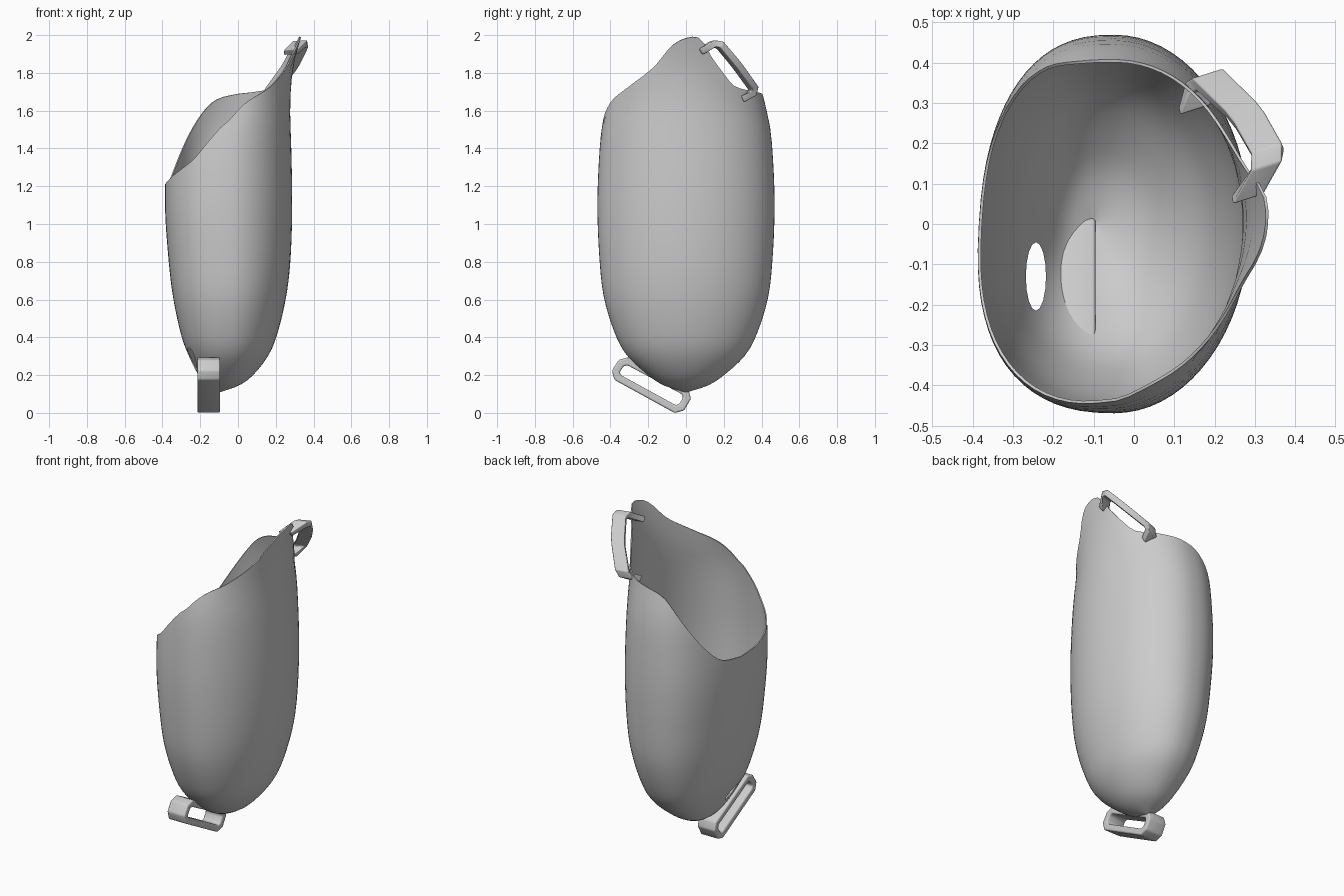
import bpy, bmesh, math
from mathutils import Vector

if "Cube" in bpy.data.objects:
    bpy.data.objects.remove(bpy.data.objects["Cube"])

grey = bpy.data.materials.new("plain_grey")
grey.use_nodes = True
grey.diffuse_color = (0.6, 0.6, 0.6, 1)
grey.node_tree.nodes["Principled BSDF"].inputs["Base Color"].default_value = grey.diffuse_color


def smooth_lookup(table, key, column):
    """Read a column of a table at key with a smooth cubic curve."""
    last = len(table) - 1
    i = 0
    while i < last - 1 and key > table[i + 1][0]:
        i += 1

    def slope(k):
        a, b = table[max(k - 1, 0)], table[min(k + 1, last)]
        return (b[column] - a[column]) / (b[0] - a[0])

    low, high = table[i], table[i + 1]
    span = high[0] - low[0]
    t = min(max((key - low[0]) / span, 0), 1)
    ease = t * t * (3 - 2 * t)
    return (low[column] * (1 - ease) + high[column] * ease
            + span * t * (1 - t) * ((1 - t) * slope(i) - t * slope(i + 1)))


def finish(name, bm):
    bmesh.ops.recalc_face_normals(bm, faces=bm.faces)
    mesh = bpy.data.meshes.new(name)
    bm.to_mesh(mesh)
    bm.free()
    mesh.materials.append(grey)
    obj = bpy.data.objects.new(name, mesh)
    bpy.context.collection.objects.link(obj)
    return obj


def activate(obj):
    bpy.ops.object.select_all(action='DESELECT')
    obj.select_set(True)
    bpy.context.view_layer.objects.active = obj


# Pouch profile: height, left edge, right edge, half depth
profile = [(0.115, -0.1, -0.1, 0), (0.15, -0.16, 0.0, 0.11), (0.2, -0.2, 0.07, 0.19),
           (0.3, -0.25, 0.15, 0.3), (0.4, -0.288, 0.195, 0.36), (0.6, -0.332, 0.245, 0.425),
           (0.8, -0.357, 0.27, 0.45), (1.1, -0.377, 0.28, 0.462), (1.4, -0.37, 0.275, 0.45),
           (1.55, -0.36, 0.27, 0.432), (1.67, -0.35, 0.27, 0.402), (1.85, -0.34, 0.288, 0.385),
           (2, -0.34, 0.33, 0.38)]
# Slanted rim: angle around the opening, height
rim = [(-180, 1.2), (-155, 1.23), (-120, 1.33), (-105, 1.43), (-90, 1.55), (-75, 1.64),
       (-51, 1.72), (-26, 1.83), (-12, 1.94), (0, 1.985), (12, 1.98), (20, 1.89), (30, 1.8),
       (40, 1.73), (65, 1.7), (90, 1.68), (105, 1.64), (120, 1.55), (160, 1.25), (180, 1.2)]


def pouch_point(degrees, level):
    base = profile[0][0]
    z = base + (smooth_lookup(rim, degrees, 1) - base) * level ** 1.8
    left, right, depth = (smooth_lookup(profile, z, c) for c in (1, 2, 3))
    c, s = math.cos(math.radians(degrees)), math.sin(math.radians(degrees))
    power = 1 if c > 0 else 0.82
    x = (left + right) / 2 + (right - left) / 2 * math.copysign(abs(c) ** power, c)
    y = depth * math.copysign(abs(s) ** power, s)
    return x + (0.06 * y * abs(c) if c < 0 else 0), y, z


# Pouch shell
columns, rows = 72, 32
bm = bmesh.new()
rings = [[bm.verts.new(pouch_point(-180 + 360 * i / columns, j / rows)) for i in range(columns)]
         for j in range(1, rows + 1)]
pole = bm.verts.new((-0.1, 0, profile[0][0]))
for i in range(columns):
    n = (i + 1) % columns
    bm.faces.new((pole, rings[0][n], rings[0][i]))
    for lower, upper in zip(rings, rings[1:]):
        bm.faces.new((lower[i], lower[n], upper[n], upper[i]))
pouch = finish("pouch_shell", bm)
wall = pouch.modifiers.new("wall", 'SOLIDIFY')
wall.thickness = 0.007
wall.offset = -1

# Drain slot through the lower wall
bm = bmesh.new()
bmesh.ops.create_cone(bm, cap_ends=True, segments=16, radius1=1, radius2=1, depth=1)
cutter = finish("slot_cutter", bm)
cutter.location = (-0.243, -0.13, 0.32)
cutter.scale = (0.025, 0.085, 0.4)
cutter.hide_render = True
cut = pouch.modifiers.new("slot", 'BOOLEAN')
cut.operation = 'DIFFERENCE'
cut.object = cutter
bpy.context.view_layer.update()
activate(pouch)
for modifier in ("wall", "slot"):
    bpy.ops.object.modifier_apply(modifier=modifier)
bpy.data.objects.remove(cutter)
bpy.ops.object.shade_smooth_by_angle(angle=math.radians(50))


def strap_loop(name, corners, axis, depth, thickness, closed):
    """Flat band through the corners, wide along axis."""
    axis = Vector(axis).normalized()
    corners = [Vector(c) for c in corners]
    last = len(corners) - 1
    path = []
    for i, here in enumerate(corners):
        if not closed and i in (0, last):
            path.append(here)
            continue
        for other in (corners[i - 1], corners[(i + 1) % len(corners)]):
            path.append(here + (other - here).normalized() * 0.025)
    count = len(path)
    bm = bmesh.new()
    sections = []
    for i, here in enumerate(path):
        before = path[i - 1] if closed else path[max(i - 1, 0)]
        after = path[(i + 1) % count] if closed else path[min(i + 1, count - 1)]
        tangent = (after - here).normalized() + (here - before).normalized()
        side = tangent.cross(axis).normalized() * thickness / 2
        wide = axis * depth / 2
        sections.append([bm.verts.new(here + side * a + wide * b)
                         for a, b in ((-1, -1), (1, -1), (1, 1), (-1, 1))])
    for i in range(count if closed else count - 1):
        ring, after = sections[i], sections[(i + 1) % count]
        for k in range(4):
            m = (k + 1) % 4
            bm.faces.new((ring[k], ring[m], after[m], after[k]))
    if not closed:
        bm.faces.new(sections[0])
        bm.faces.new(sections[-1])
    band = finish(name, bm)
    bevel = band.modifiers.new("soft_edges", 'BEVEL')
    bevel.width = 0.012
    bevel.segments = 3
    activate(band)
    bpy.ops.object.shade_smooth_by_angle(angle=math.radians(60))


# Closed strap loop under the pouch
strap_loop("lower_strap_loop",
           [(-0.155, y, z) for y, z in ((-0.385, 0.2), (-0.035, 0.008), (0.018, 0.1), (-0.33, 0.285))],
           (1, 0, 0), 0.12, 0.042, True)
# Strap handle springing from the rim
strap_loop("upper_strap_loop",
           [(0.28, 0.07, 1.91), (0.34, 0.165, 1.965), (0.28, 0.27, 1.84),
            (0.175, 0.37, 1.7), (0.15, 0.29, 1.66)],
           (0.95, 0.3, 0.05), 0.08, 0.036, False)
